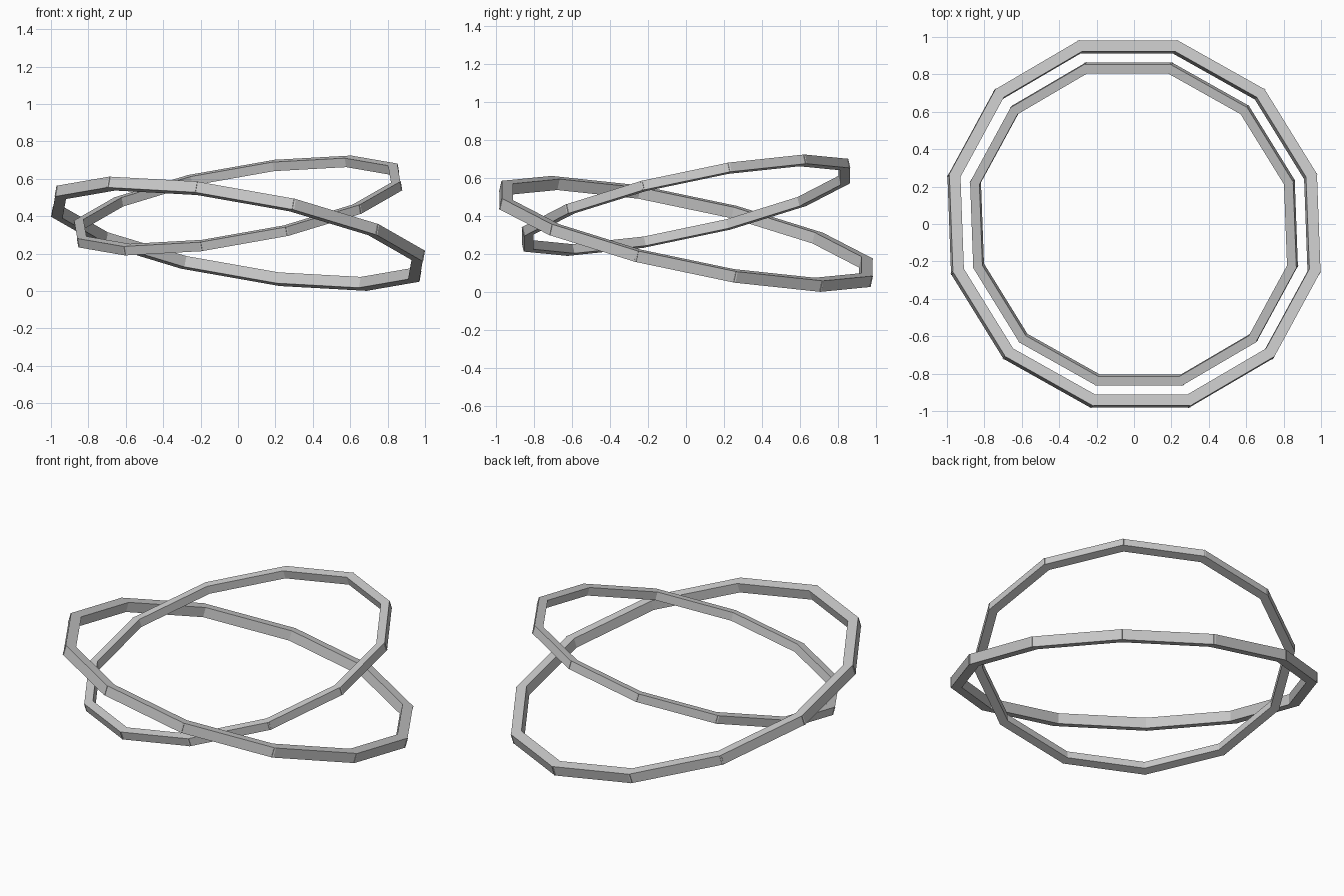
import bpy
import bmesh
from math import radians, sin, pi, cos
from mathutils import Matrix

cube = bpy.data.objects.get("Cube")
if cube:
    bpy.data.objects.remove(cube, do_unlink=True)

SIDES = 12

# One plain grey for both rings
grey = bpy.data.materials.new("plain_grey")
grey.use_nodes = True
colour = (0.6, 0.6, 0.6, 1.0)
grey.diffuse_color = colour
grey.node_tree.nodes["Principled BSDF"].inputs["Base Color"].default_value = colour


def bar_ring(name, radius, thickness, height, tilt_x, tilt_y):
    """Twelve straight bars, slightly overlapping at the corners, tilted as a whole."""
    apothem = radius * cos(pi / SIDES)
    length = 2 * radius * sin(pi / SIDES) * 1.05
    size = Matrix.Diagonal((thickness, length, thickness, 1))
    bm = bmesh.new()
    for i in range(SIDES):
        turn = Matrix.Rotation(2 * pi * i / SIDES, 4, 'Z')
        place = Matrix.Translation((apothem, 0, 0))
        bmesh.ops.create_cube(bm, size=1, matrix=turn @ place @ size)
    mesh = bpy.data.meshes.new(name)
    bm.to_mesh(mesh)
    bm.free()
    mesh.materials.append(grey)
    ring = bpy.data.objects.new(name, mesh)
    ring.location.z = height
    ring.rotation_euler = (radians(tilt_x), radians(tilt_y), 0)
    bpy.context.collection.objects.link(ring)
    return ring


bar_ring("outer_ring", 1.002, 0.06, 0.306, -12, 10)
bar_ring("inner_ring", 0.882, 0.05, 0.457, 12, -10)
